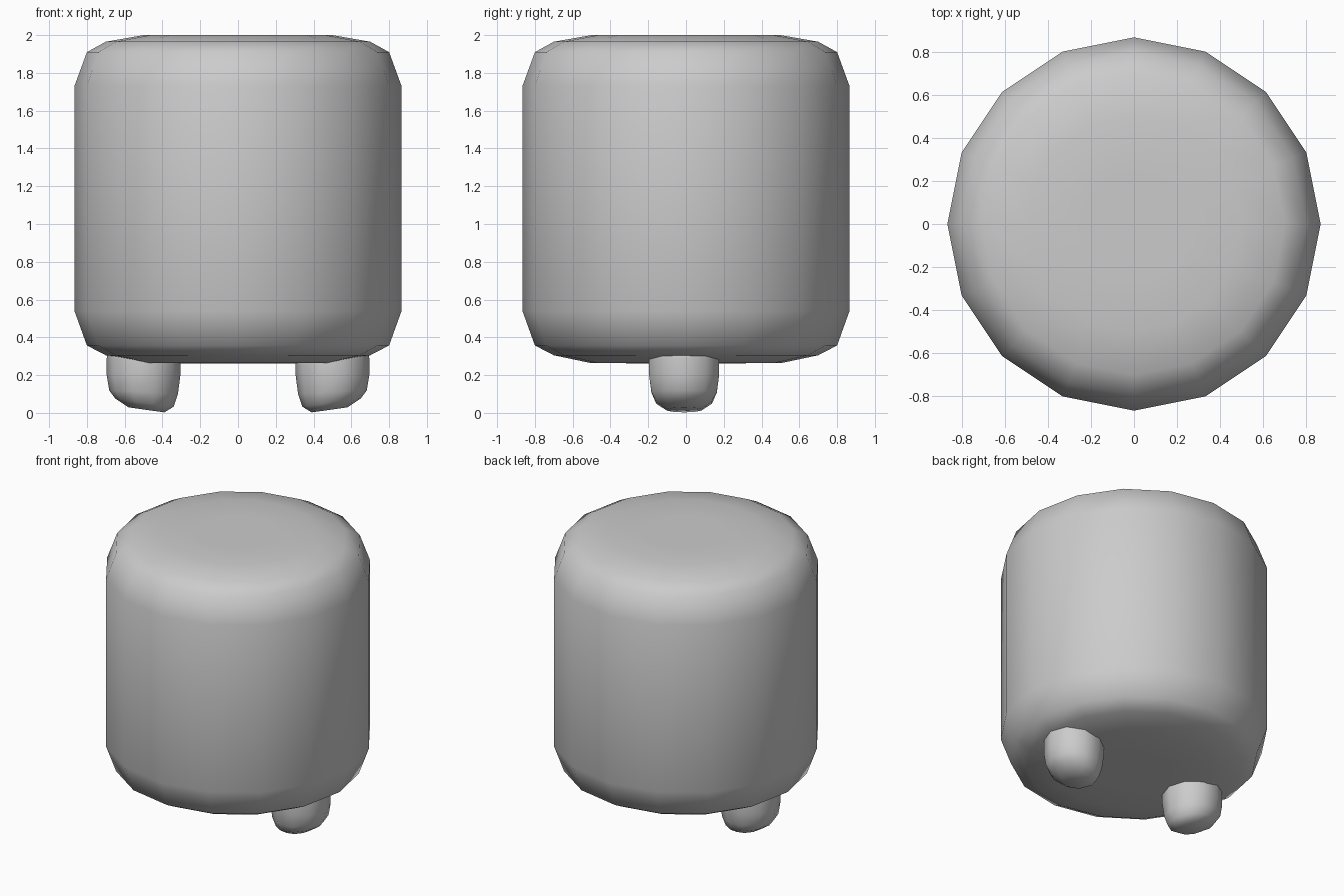
import bpy, bmesh
from math import sin, cos, pi

if "Cube" in bpy.data.objects:
    bpy.data.objects.remove(bpy.data.objects["Cube"])

def loft(name, rings):
    """Bridge a stack of equal-sized vertex rings, cap both ends, shade smooth."""
    bm = bmesh.new()
    loops = [[bm.verts.new(p) for p in ring] for ring in rings]
    n = len(loops[0])
    for a, b in zip(loops, loops[1:]):
        for i in range(n):
            j = (i + 1) % n
            bm.faces.new((a[i], a[j], b[j], b[i]))
    bm.faces.new(loops[0][::-1])
    bm.faces.new(loops[-1])
    bmesh.ops.recalc_face_normals(bm, faces=bm.faces)
    for f in bm.faces:
        f.smooth = True
    mesh = bpy.data.meshes.new(name)
    bm.to_mesh(mesh)
    bm.free()
    obj = bpy.data.objects.new(name, mesh)
    bpy.context.collection.objects.link(obj)
    return obj

def ring(r, z, n, cx=0, cy=0, tilt=0, phase=0):
    pts = []
    for i in range(n):
        a = 2 * pi * i / n + phase
        pts.append((cx + r * cos(a), cy + r * sin(a),
                    z + tilt * r * cos(a)))
    return pts

# Rounded 16-sided body
profile = [(0.25, 0.262), (0.51, 0.265), (0.70, 0.305), (0.80, 0.357),
           (0.866, 0.54), (0.866, 1.73), (0.80, 1.91), (0.70, 1.965),
           (0.50, 2.0), (0.25, 2.0)]
loft("body", [ring(r, z, 16) for r, z in profile])

# Stubby feet, mirrored, with slightly tilted soles
for side, name in ((-1, "left_foot"), (1, "right_foot")):
    sections = [(0.095, 0.016, 0.14, 0.485), (0.155, 0.055, 0.14, 0.495),
                (0.182, 0.11, 0.05, 0.50), (0.195, 0.20, 0.0, 0.50),
                (0.195, 0.27, 0.1, 0.50), (0.19, 0.34, 0.1, 0.50)]
    loft(name, [ring(r, z, 10, side * cx, -0.01, side * t)
                for r, z, t, cx in sections])
